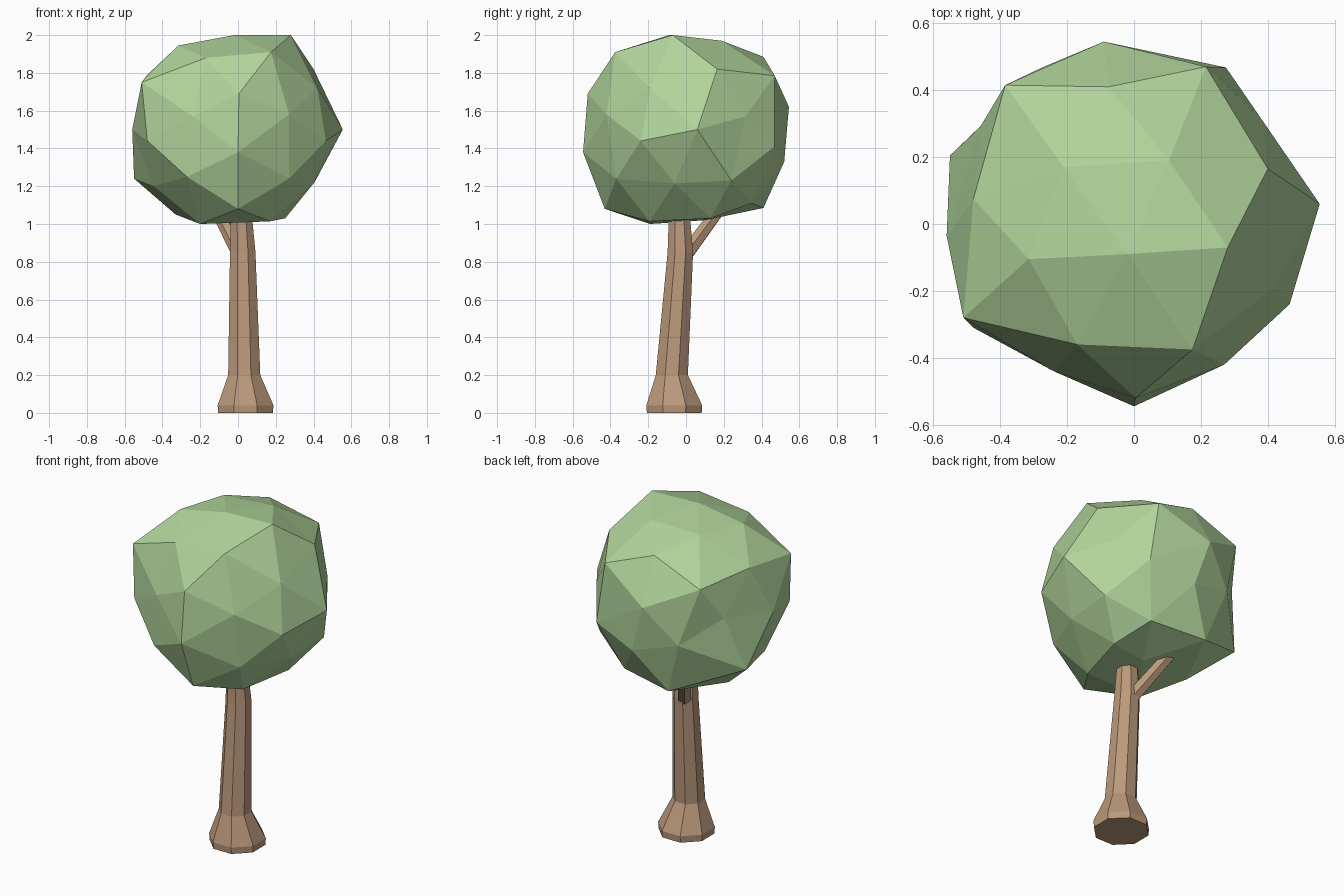
import bpy, bmesh
from math import radians, pi, cos, sin
from mathutils import Vector, Matrix

if "Cube" in bpy.data.objects:
    bpy.data.objects.remove(bpy.data.objects["Cube"])


def material(name, color):
    m = bpy.data.materials.new(name)
    m.diffuse_color = (*color, 1)
    m.use_nodes = True
    m.node_tree.nodes["Principled BSDF"].inputs["Base Color"].default_value = m.diffuse_color
    return m


def make_object(name, bm, mat):
    bmesh.ops.recalc_face_normals(bm, faces=bm.faces[:])
    me = bpy.data.meshes.new(name)
    bm.to_mesh(me)
    bm.free()
    me.materials.append(mat)
    ob = bpy.data.objects.new(name, me)
    bpy.context.collection.objects.link(ob)
    return ob


def loft(name, rings, sides, mat, tilt=None):
    """Capped tube through rings of (x, y, z, radius)."""
    bm = bmesh.new()
    loops = []
    for x, y, z, r in rings:
        loop = []
        for i in range(sides):
            a = 2 * pi * (i + 0.5) / sides
            p = Vector((r * cos(a), r * sin(a), 0))
            if tilt:
                p.rotate(tilt)
            loop.append(bm.verts.new(p + Vector((x, y, z))))
        loops.append(loop)
    for lo, hi in zip(loops, loops[1:]):
        for i in range(sides):
            j = (i + 1) % sides
            bm.faces.new((lo[i], lo[j], hi[j], hi[i]))
    bm.faces.new(loops[0])
    bm.faces.new(loops[-1])
    return make_object(name, bm, mat)


bark = material("bark", (0.50, 0.32, 0.20))
leaf = material("leaf", (0.44, 0.66, 0.33))

# Trunk: leaning octagonal column with a flared foot
loft("trunk", [(0.04, -0.062, 0.0, 0.157), (0.04, -0.062, 0.04, 0.16),
               (0.033, -0.075, 0.2, 0.092), (0.025, -0.03, 0.85, 0.073),
               (0.017, -0.036, 1.08, 0.058)], 8, bark)

# Branch: thin side limb running up into the crown
start, end = Vector((0.01, 0.0, 0.84)), Vector((-0.15, 0.23, 1.15))
loft("branch", [(*start, 0.042), (*end, 0.034)], 6, bark,
     (end - start).to_track_quat('Z', 'Y'))

# Crown: tilted icosphere, its corners pulled to an irregular outline
pulls = [
    # top
    (.28, -.07, .50), (-.02, -.09, .50), (-.315, -.105, .445), (.105, .19, .47),
    (-.21, .17, .455), (.175, -.375, .41), (-.17, -.36, .38), (-.075, .41, .385),
    # upper sides
    (.40, .165, .32), (-.48, .075, .29), (.215, .47, .285), (-.385, .415, .26),
    (-.51, -.28, .25), (.005, -.52, .19), (.42, -.19, .22),
    # middle
    (.555, .06, 0), (-.56, -.035, 0), (.465, -.24, -.06), (-.48, -.31, -.06),
    (.38, .315, .07), (-.46, .29, .06), (.27, -.42, .08), (-.24, -.44, .07),
    (0, -.545, -.12), (-.09, .545, .12),
    # lower sides and bottom
    (0, .52, -.17), (-.55, .205, -.26), (.41, .24, -.27), (.40, -.06, -.285),
    (.27, -.37, -.26), (-.27, -.42, -.25), (0, -.43, -.42), (-.17, .41, -.415),
    (.25, .13, -.47), (-.20, -.19, -.50), (-.33, .06, -.45), (.02, .10, -.48),
]
bm = bmesh.new()
bmesh.ops.create_icosphere(bm, subdivisions=2, radius=0.55)
turn = Matrix.Rotation(radians(10), 4, 'X') @ Matrix.Rotation(radians(-31.72), 4, 'Y')
bm.transform(turn)
free = set(bm.verts)
for p in map(Vector, pulls):
    v = min(free, key=lambda w: (w.co - p).length)
    free.remove(v)
    v.co = p
bm.transform(Matrix.Translation((0, 0, 1.5)))
make_object("crown", bm, leaf)
